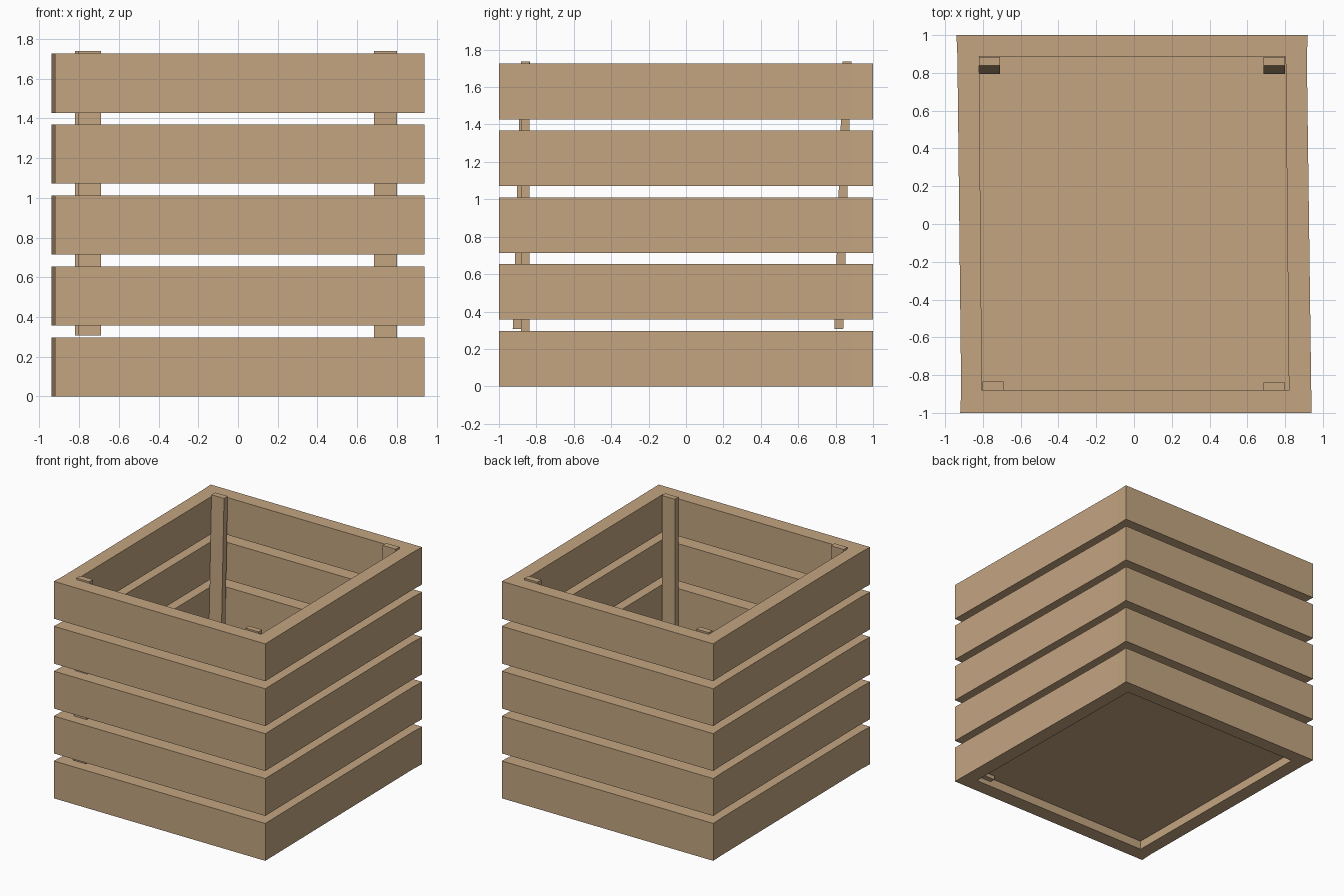
import bpy, bmesh
from mathutils import Vector

if "Cube" in bpy.data.objects:
    bpy.data.objects.remove(bpy.data.objects["Cube"])

wood = bpy.data.materials.new("light_wood")
wood.diffuse_color = (0.55, 0.375, 0.22, 1)
wood.use_nodes = True
wood.node_tree.nodes["Principled BSDF"].inputs["Base Color"].default_value = wood.diffuse_color

def make(name, bm):
    bmesh.ops.recalc_face_normals(bm, faces=bm.faces)
    me = bpy.data.meshes.new(name)
    bm.to_mesh(me)
    bm.free()
    me.materials.append(wood)
    ob = bpy.data.objects.new(name, me)
    bpy.context.collection.objects.link(ob)
    return ob

def prism(bm, bottom, top):
    """Closed solid between two matching 3D outlines."""
    a = [bm.verts.new(p) for p in bottom]
    b = [bm.verts.new(p) for p in top]
    n = len(a)
    bm.faces.new(a[::-1])
    bm.faces.new(b)
    for i in range(n):
        j = (i + 1) % n
        bm.faces.new((a[i], a[j], b[j], b[i]))

# Slightly skewed plan of the crate: outer and inner corners
outer = [(-0.92, -1), (0.94, -1), (0.915, 0.888), (0.92, 1), (-0.94, 1), (-0.935, 0.888), (-0.915, -0.882)]
inner = [(-0.805, -0.882), (0.82, -0.882), (0.803, 0.888), (-0.82, 0.888)]
# Matching outer vertices for each wall section (front, right, back, left)
walls = [((0, 1), (0, 1)), ((1, 2), (1, 2)), ((2, 3, 4, 5), (2, 3)), ((5, 6), (3, 0))]

# Five rings of planks
HEIGHT, STEP = 0.297, 0.357
for k in range(5):
    z0, z1 = k * STEP, k * STEP + HEIGHT
    bm = bmesh.new()
    rows = []
    for z in (z0, z1):
        rows.append(([bm.verts.new((x, y, z)) for x, y in outer],
                     [bm.verts.new((x, y, z)) for x, y in inner]))
    # top and bottom rims
    for o, i in rows:
        for oi, ii in walls:
            bm.faces.new([o[n] for n in oi] + [i[n] for n in reversed(ii)])
        bm.faces.new((o[6], o[0], i[0]))
    # outer and inner sides
    for s in (0, 1):
        a, b = rows[0][s], rows[1][s]
        for n in range(len(a)):
            m = (n + 1) % len(a)
            bm.faces.new((a[n], a[m], b[m], b[n]))
    make(f"plank_ring_{k + 1}", bm)

# Recessed floor panel
bm = bmesh.new()
prism(bm, [(x, y, 0.07) for x, y in inner], [(x, y, 0.11) for x, y in inner])
make("floor_panel", bm)

# Corner posts: x range, y range at the top, bottom height, lean per unit height
posts = {
    "back_left_post": (-0.82, -0.71, 0.838, 0.885, 0.307, 0.031),
    "back_right_post": (0.685, 0.80, 0.838, 0.885, 0.307, 0.031),
    "front_left_post": (-0.802, -0.69, -0.882, -0.835, 0.307, 0.031),
    "front_right_post": (0.685, 0.80, -0.882, -0.838, 0.04, 0.0),
}
TOP = 1.738
for name, (x0, x1, y0, y1, zb, lean) in posts.items():
    d = -lean * (TOP - zb)
    plan = [(x0, y0), (x1, y0), (x1, y1), (x0, y1)]
    bm = bmesh.new()
    prism(bm, [(x, y + d, zb) for x, y in plan], [(x, y, TOP) for x, y in plan])
    make(name, bm)
